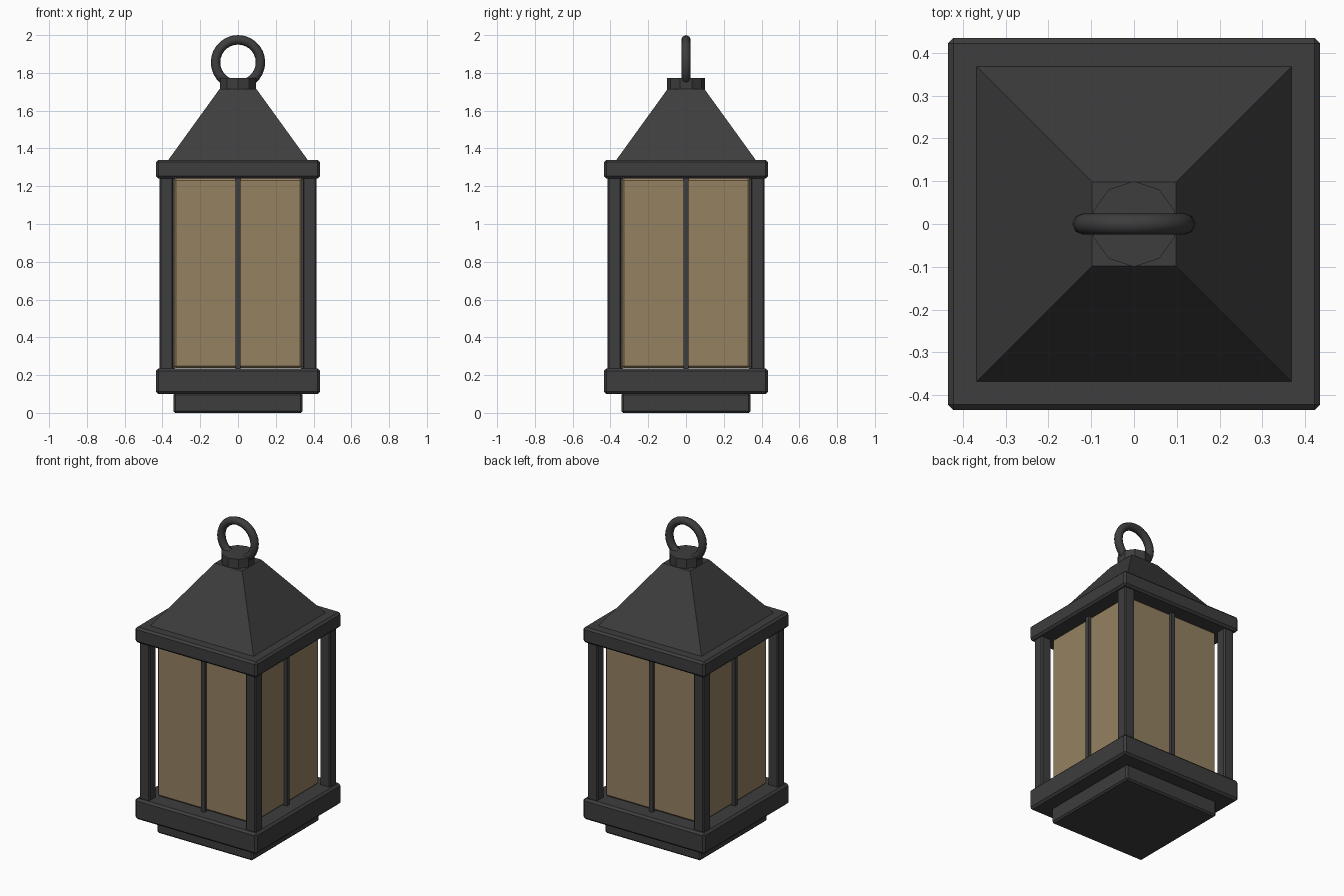
import bpy, bmesh, math

if "Cube" in bpy.data.objects:
    bpy.data.objects.remove(bpy.data.objects["Cube"])


def material(name, rgb):
    m = bpy.data.materials.new(name)
    m.diffuse_color = (*rgb, 1.0)
    m.use_nodes = True
    m.node_tree.nodes["Principled BSDF"].inputs["Base Color"].default_value = m.diffuse_color
    return m


METAL = material("dark metal", (0.047, 0.047, 0.047))
GLASS = material("amber glass", (0.30, 0.22, 0.12))


def box(name, half_x, half_y, z0, z1, mat=METAL, at=(0, 0), bevel=0.0):
    """Box between two heights, with an optional one-step chamfer."""
    bm = bmesh.new()
    bmesh.ops.create_cube(bm, size=1)
    for v in bm.verts:
        v.co.x = v.co.x * 2 * half_x + at[0]
        v.co.y = v.co.y * 2 * half_y + at[1]
        v.co.z = z1 if v.co.z > 0 else z0
    if bevel:
        bmesh.ops.bevel(bm, geom=bm.edges[:], offset=bevel, segments=1,
                        profile=0.5, affect='EDGES')
    mesh = bpy.data.meshes.new(name)
    bm.to_mesh(mesh)
    bm.free()
    mesh.materials.append(mat)
    ob = bpy.data.objects.new(name, mesh)
    bpy.context.collection.objects.link(ob)
    return ob


# Stepped base and top rim
box("foot", 0.342, 0.342, 0.0, 0.105, bevel=0.01)
box("base", 0.435, 0.435, 0.10, 0.235, bevel=0.013)
box("top_rim", 0.435, 0.435, 1.24, 1.34, bevel=0.013)

# Glass body
box("glass", 0.34, 0.34, 0.237, 1.243, GLASS, bevel=0.012)

# Corner posts
for sx, nx in ((-1, "left"), (1, "right")):
    for sy, ny in ((-1, "front"), (1, "back")):
        box(f"{ny}_{nx}_post", 0.036, 0.036, 0.225, 1.25,
            at=(sx * 0.379, sy * 0.379), bevel=0.007)

# Centre bars on each glass face
for s, nx, ny in ((-1, "left", "front"), (1, "right", "back")):
    box(f"{ny}_bar", 0.014, 0.012, 0.225, 1.25, at=(0, s * 0.346))
    box(f"{nx}_bar", 0.012, 0.014, 0.225, 1.25, at=(s * 0.346, 0))

# Tapered roof
roof = box("roof", 0.372, 0.372, 1.335, 1.714)
for v in roof.data.vertices:
    if v.co.z > 1.5:
        v.co.x *= 0.098 / 0.372
        v.co.y *= 0.098 / 0.372

# Ten-sided collar, a corner pointing to the back
bpy.ops.mesh.primitive_cylinder_add(vertices=10, radius=0.1, depth=0.07,
                                    location=(0, 0, 1.738))
collar = bpy.context.object
collar.name = "collar"
collar.data.materials.append(METAL)

# Hanging ring
bpy.ops.mesh.primitive_torus_add(major_segments=28, minor_segments=8,
                                 major_radius=0.119, minor_radius=0.025,
                                 location=(0, 0, 1.856),
                                 rotation=(math.pi / 2, 0, 0))
ring = bpy.context.object
ring.name = "hanging_ring"
ring.data.materials.append(METAL)
bpy.ops.object.shade_smooth_by_angle(angle=math.radians(50))
